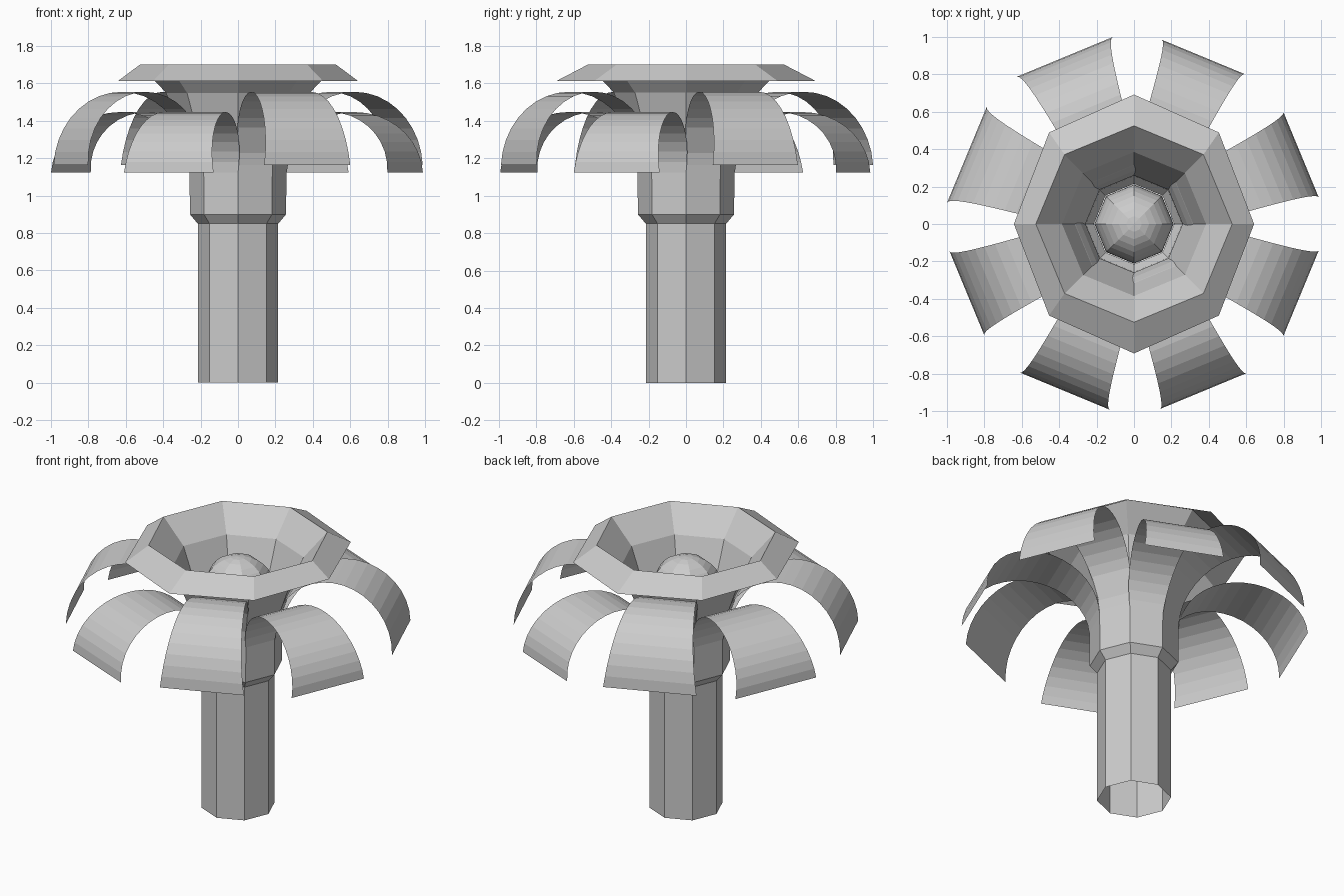
import bpy
from math import sin, cos, pi, radians

if "Cube" in bpy.data.objects:
    bpy.data.objects.remove(bpy.data.objects["Cube"])


def make_object(name, verts, faces):
    mesh = bpy.data.meshes.new(name)
    mesh.from_pydata(verts, [], faces)
    mesh.update()
    obj = bpy.data.objects.new(name, mesh)
    bpy.context.collection.objects.link(obj)
    return obj


def revolve(name, profile, sides=8):
    """Open sheet through (x radius, y radius, z) rings."""
    verts = [(rx * cos(2 * pi * i / sides), ry * sin(2 * pi * i / sides), z)
             for rx, ry, z in profile for i in range(sides)]
    faces = [(k * sides + i, k * sides + (i + 1) % sides,
              (k + 1) * sides + (i + 1) % sides, (k + 1) * sides + i)
             for k in range(len(profile) - 1) for i in range(sides)]
    return make_object(name, verts, faces)


def petal(name, angle, base, height, tip_half, steps=18):
    """Arched sheet, widening from the stem to its tip."""
    ca, sa = cos(radians(angle)), sin(radians(angle))
    verts, faces = [], []
    for k in range(steps + 1):
        t = k / steps
        u = 0.604 - 0.363 * cos(pi * t)
        z = base + height * sin(pi * t)
        half = 0.10 + (tip_half - 0.10) * t
        for v in (-half, half):
            verts.append((u * ca - v * sa, u * sa + v * ca, z))
        if k:
            a = 2 * k
            faces.append((a - 2, a, a + 1, a - 1))
    return make_object(name, verts, faces)


# Eight-sided stem flaring into a bowl with a turned-down lip, open at the bottom
revolve("stem_and_bowl", [
    (0.215, 0.215, 0.0), (0.215, 0.215, 0.85), (0.257, 0.257, 0.90),
    (0.26, 0.26, 1.21), (0.385, 0.385, 1.55), (0.525, 0.525, 1.70),
    (0.642, 0.692, 1.613)])

# Rounded dome inside the bowl
R, n = 0.212, 8
revolve("centre_dome", [(R * cos(a), R * cos(a), 1.375 + R * sin(a))
                        for a in (pi / 2 * k / n * 0.999 for k in range(n + 1))])

# Eight petals, alternately high and low
halves = [0.246, 0.239, 0.277, 0.277, 0.241, 0.259, 0.249, 0.248]
for i, half in enumerate(halves):
    high = i % 2 == 0
    petal(f"petal_{i + 1}", 22.5 + 45 * i,
          1.165 if high else 1.125, 0.39 if high else 0.322, half)
